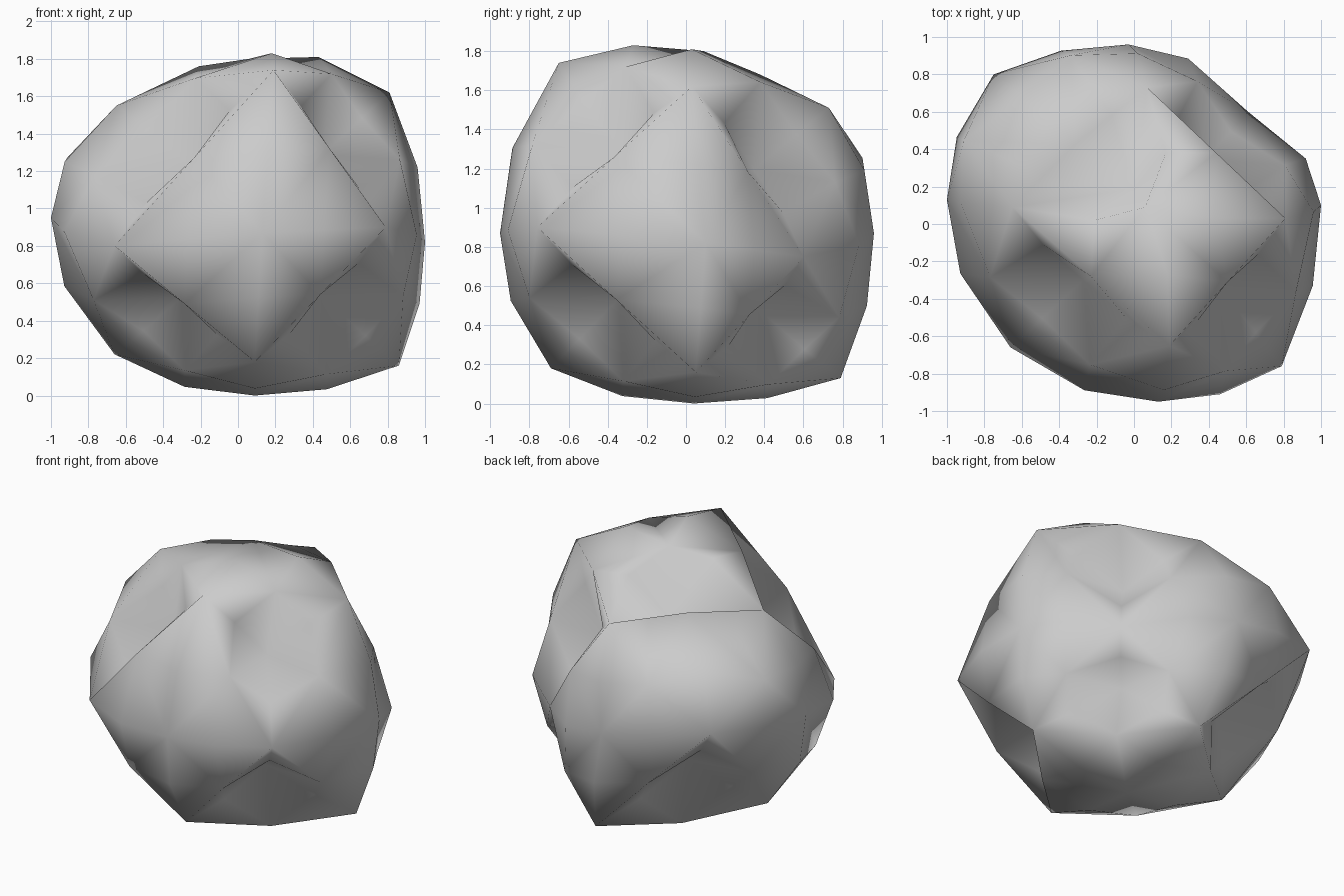
import bpy, bmesh
from mathutils import Vector as V

if "Cube" in bpy.data.objects:
    bpy.data.objects.remove(bpy.data.objects["Cube"])

# Rounded cube: edge points and bulging face centres; corners sink in as dents
EDGE = {
    'FT': V((.19, -.65, 1.74)), 'FB': V((.09, -.69, .18)),
    'KT': V((.07, .73, 1.51)), 'KB': V((.13, .79, .13)),
    'RT': V((.81, .03, 1.62)), 'RB': V((.86, .05, .16)),
    'LT': V((-.65, .09, 1.55)), 'LB': V((-.66, .06, .22)),
    'FR': V((.79, -.76, .90)), 'FL': V((-.66, -.66, .80)),
    'KR': V((.61, .60, .75)), 'KL': V((-.75, .80, 1.0)),
}
CENTRE = {
    'F': V((.13, -.95, .87)), 'K': V((-.03, .96, .87)),
    'R': V((1.0, .10, .82)), 'L': V((-1.0, .13, .95)),
    'T': V((.06, .09, 1.80)), 'B': V((.09, .04, .0)),
}
# Crown of the top face, slightly uneven
TOP = {'F': V((.18, -.27, 1.83)), 'R': V((.43, .03, 1.81)),
       'K': V((.17, .38, 1.68)), 'L': V((-.21, .02, 1.76))}
AXIS = {'L': 0, 'R': 0, 'F': 1, 'K': 1, 'T': 2, 'B': 2}
MIDDLE = V((.03, .02, .90))
SPECIAL = frozenset('KLT')   # this corner is a ridge; its bowl lies in the top


def edge(a, b):
    return EDGE.get(a + b) or EDGE[b + a]


def bulge(point, face, amount):
    """Push a point of a face towards the height of the face centre."""
    p, i = point.copy(), AXIS[face]
    p[i] += (CENTRE[face][i] - p[i]) * amount
    return p


def crest(f, s):
    """Point between a face centre and an edge point."""
    if f == 'T':
        return TOP[s]
    return bulge((edge(f, s) + CENTRE[f]) / 2, f, .58)


def dent(corner):
    if corner == SPECIAL:
        return V((-.31, .43, 1.57))
    a, b, c = corner
    mid = (edge(a, b) + edge(b, c) + edge(a, c)) / 3
    return MIDDLE + (mid - MIDDLE) * .75


def rim(a, b, corner):
    """Point between an edge point and the dent of a corner."""
    p = (edge(a, b) + dent(corner)) / 2
    if corner == SPECIAL:
        return p if 'T' in (a, b) else V((-.60, .67, 1.34))
    return MIDDLE + (p - MIDDLE) * 1.05


def saddle(f, s, t, corner):
    """Middle of the ridge joining two edge points of a face."""
    if corner == SPECIAL:
        if f == 'T':
            return V((.0, .19, 1.36))
        return bulge((edge(f, s) + edge(f, t)) / 2, f, .7)
    return bulge((edge(f, s) + edge(f, t)) / 2, f, .33)


bm = bmesh.new()
cache = {}


def vert(key, co):
    if key not in cache:
        cache[key] = bm.verts.new(co)
    return cache[key]


# Each face has four quadrants: crown, two ridge strips, dent wall
for f in 'FKRLTB':
    sides = [s for s in 'FKRLTB' if AXIS[s] != AXIS[f]]
    for s in sides[:2]:
        for t in sides[2:]:
            corner = frozenset((f, s, t))
            e1, e2, c = edge(f, s), edge(f, t), CENTRE[f]
            k1, k2 = frozenset((f, s)), frozenset((f, t))
            vc, v1, v2 = vert(f, c), vert(k1, e1), vert(k2, e2)
            vm = vert((f, corner), saddle(f, s, t, corner))
            q1, q2 = vert((f, k1), crest(f, s)), vert((f, k2), crest(f, t))
            r1 = vert((k1, corner), rim(f, s, corner))
            r2 = vert((k2, corner), rim(f, t, corner))
            vd = vert(corner, dent(corner))
            loops = [(vc, q1, vm), (vc, vm, q2), (q1, v1, vm), (v1, r1, vm),
                     (vm, r1, vd), (vm, vd, r2), (vm, r2, v2), (q2, vm, v2)]
            flip = (e1 - c).cross(e2 - c).dot(c - MIDDLE) < 0
            for loop in loops:
                face = bm.faces.new(loop[::-1] if flip else loop)
                face.smooth = True

mesh = bpy.data.meshes.new('dented_boulder')
bm.to_mesh(mesh)
bm.free()
obj = bpy.data.objects.new('dented_boulder', mesh)
bpy.context.collection.objects.link(obj)
